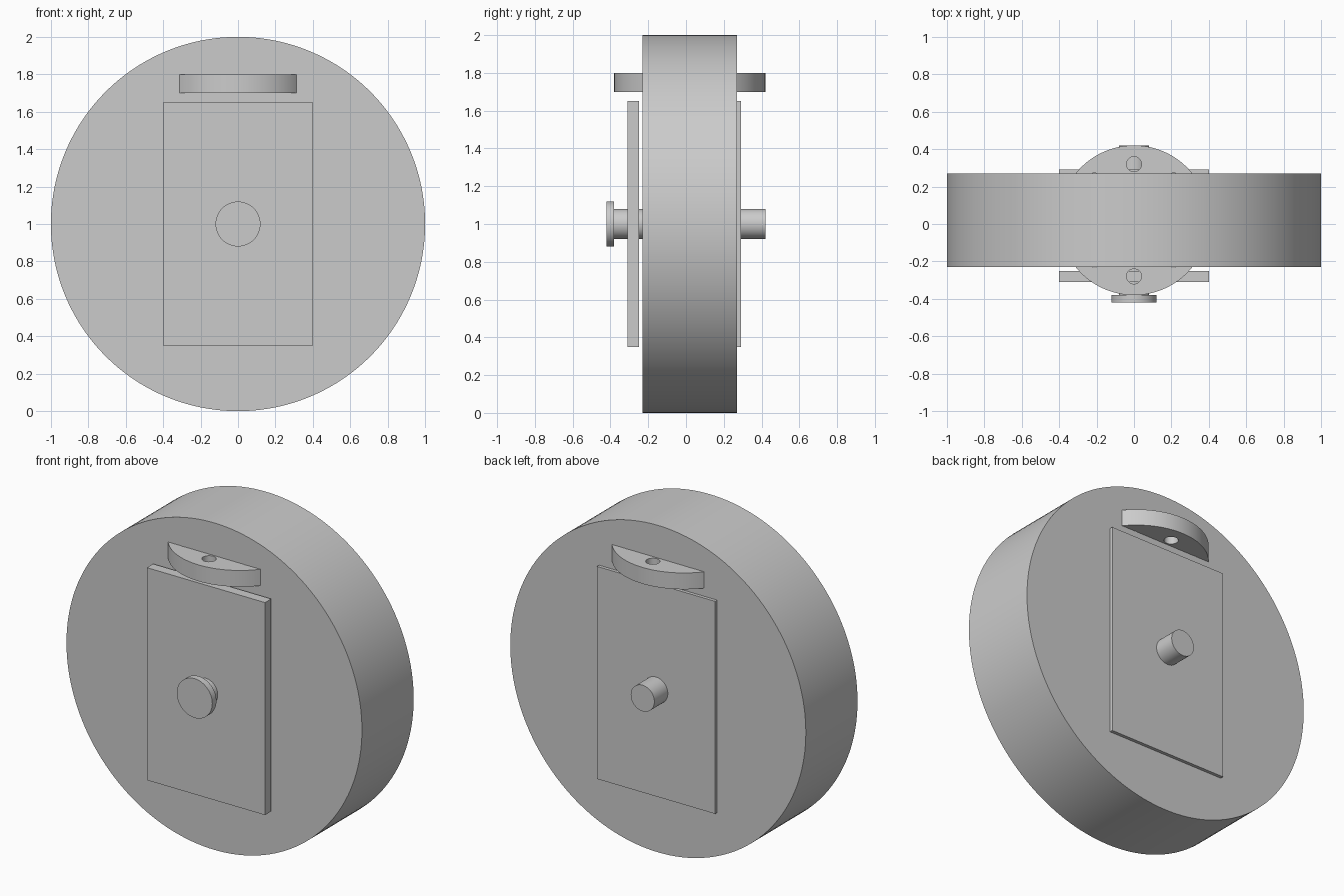
import bpy
import bmesh
from math import cos, sin, pi, radians
from mathutils import Matrix, Vector

default_cube = bpy.data.objects.get("Cube")
if default_cube:
    bpy.data.objects.remove(default_cube, do_unlink=True)

# One plain grey for every part
grey = bpy.data.materials.new("light_grey")
grey.use_nodes = True
colour = (0.6, 0.6, 0.6, 1)
grey.diffuse_color = colour
grey.node_tree.nodes["Principled BSDF"].inputs["Base Color"].default_value = colour


def add_object(name, bm):
    mesh = bpy.data.meshes.new(name)
    bm.to_mesh(mesh)
    bm.free()
    mesh.materials.append(grey)
    obj = bpy.data.objects.new(name, mesh)
    bpy.context.collection.objects.link(obj)
    return obj


def smooth(obj):
    bpy.ops.object.select_all(action='DESELECT')
    obj.select_set(True)
    bpy.context.view_layer.objects.active = obj
    bpy.ops.object.shade_smooth_by_angle(angle=radians(30))


def add_cylinder(bm, radius, depth, matrix, sides):
    bmesh.ops.create_cone(bm, cap_ends=True, segments=sides, radius1=radius,
                          radius2=radius, depth=depth, matrix=matrix)


def round_bar(name, radius, y0, y1, sides=64):
    """Cylinder lying along y on the wheel axis."""
    bm = bmesh.new()
    place = Matrix.Translation((0, (y0 + y1) / 2, 1)) @ Matrix.Rotation(pi / 2, 4, 'X')
    add_cylinder(bm, radius, y1 - y0, place, sides)
    obj = add_object(name, bm)
    smooth(obj)
    return obj


def plate(name, y0, y1):
    """Upright rectangular plate."""
    bm = bmesh.new()
    place = Matrix.Translation((0, (y0 + y1) / 2, 1)) @ Matrix.Diagonal((0.8, y1 - y0, 1.3, 1))
    bmesh.ops.create_cube(bm, size=1, matrix=place)
    return add_object(name, bm)


# Wheel, axle and the two plates
round_bar("wheel", 1, -0.23, 0.27, 160)
round_bar("axle", 0.08, -0.38, 0.42)
round_bar("axle_head", 0.12, -0.42, -0.38)
plate("front_plate", -0.31, -0.25)
plate("back_plate", 0.23, 0.29)

# Level disc that passes through the top of the wheel
centre = Vector((0, 0.02, 1.75))
bm = bmesh.new()
add_cylinder(bm, 0.4, 0.1, Matrix.Translation(centre), 128)
disc = add_object("indexing_disc", bm)

# Ring of eight holes cut through the disc
bm = bmesh.new()
for i in range(8):
    a = i * pi / 4
    offset = Vector((cos(a), sin(a), 0)) * 0.3
    add_cylinder(bm, 0.04, 0.3, Matrix.Translation(centre + offset), 32)
cutter = add_object("hole_cutter", bm)
cutter.hide_render = True

holes = disc.modifiers.new("holes", 'BOOLEAN')
holes.operation = 'DIFFERENCE'
holes.solver = 'EXACT'
holes.object = cutter
bpy.ops.object.select_all(action='DESELECT')
disc.select_set(True)
bpy.context.view_layer.objects.active = disc
bpy.ops.object.modifier_apply(modifier=holes.name)
bpy.data.objects.remove(cutter, do_unlink=True)
smooth(disc)
